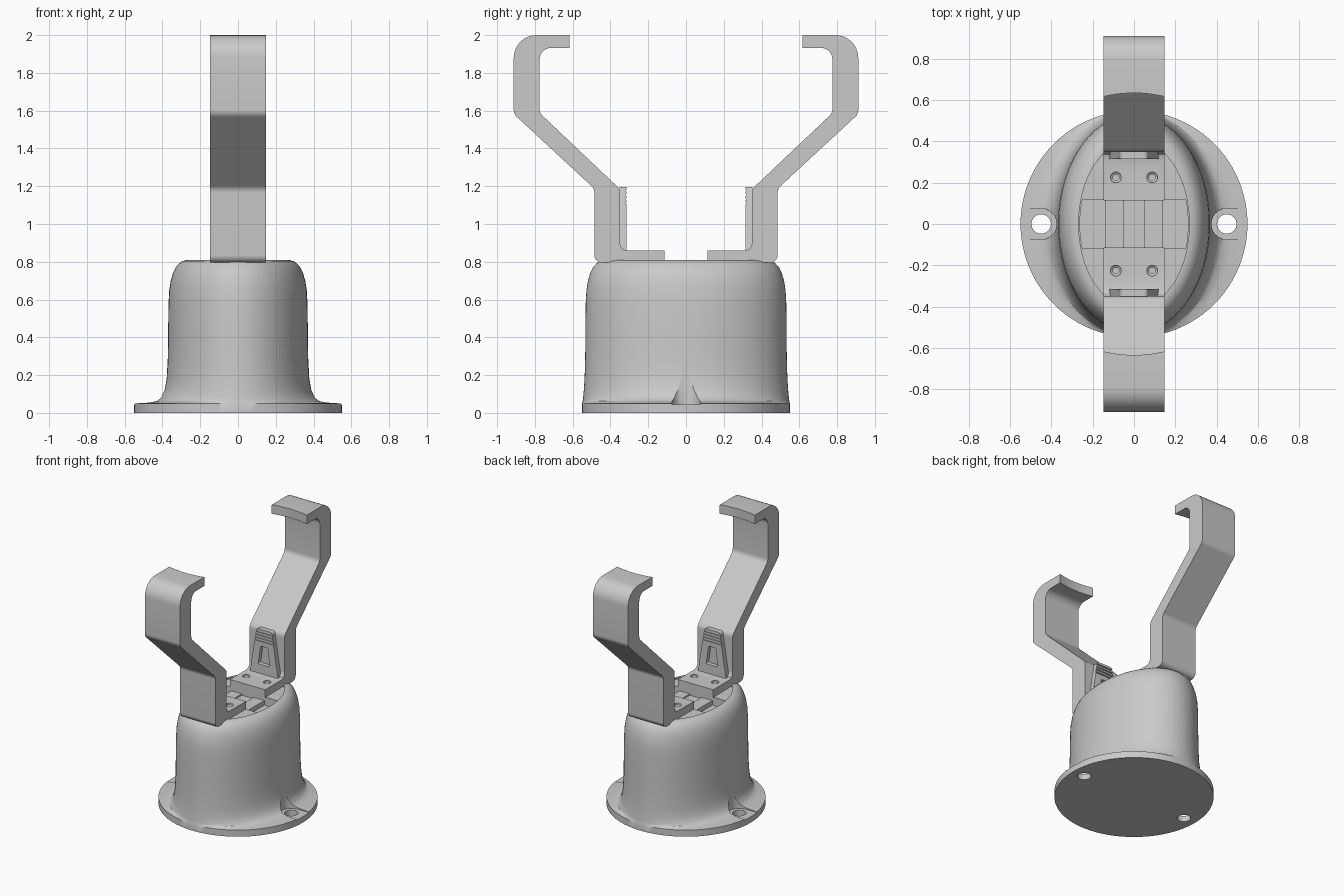
import bpy, bmesh, math
from mathutils import Vector

if "Cube" in bpy.data.objects:
    bpy.data.objects.remove(bpy.data.objects["Cube"], do_unlink=True)

grey = bpy.data.materials.new("plain grey")
grey.use_nodes = True
grey.diffuse_color = (0.59, 0.59, 0.59, 1)
grey.node_tree.nodes["Principled BSDF"].inputs["Base Color"].default_value = (0.59, 0.59, 0.59, 1)


def make(name, bm):
    bmesh.ops.recalc_face_normals(bm, faces=bm.faces)
    mesh = bpy.data.meshes.new(name)
    bm.to_mesh(mesh)
    bm.free()
    mesh.materials.append(grey)
    ob = bpy.data.objects.new(name, mesh)
    bpy.context.scene.collection.objects.link(ob)
    return ob


def loft(name, rings):
    """Skin closed rings of points, capping both ends."""
    bm = bmesh.new()
    vs = [[bm.verts.new(p) for p in ring] for ring in rings]
    n = len(vs[0])
    for a, b in zip(vs, vs[1:]):
        for i in range(n):
            j = (i + 1) % n
            bm.faces.new((a[i], a[j], b[j], b[i]))
    bm.faces.new(vs[0])
    bm.faces.new(vs[-1])
    return make(name, bm)


def oval(a, b, z, x=0, y=0, n=96):
    return [(x + a * math.cos(2 * math.pi * i / n), y + b * math.sin(2 * math.pi * i / n), z)
            for i in range(n)]


def rounded(points, steps=8):
    """Outline from (u, v, radius) corners, each corner filleted."""
    out = []
    for i, (u, v, r) in enumerate(points):
        p = Vector((u, v))
        if r == 0:
            out.append(p)
            continue
        a = (Vector(points[i - 1][:2]) - p).normalized()
        b = (Vector(points[(i + 1) % len(points)][:2]) - p).normalized()
        half = a.angle(b) / 2
        reach = r / math.tan(half)
        mid = p + (a + b).normalized() * (r / math.sin(half))
        start, end = p + a * reach - mid, p + b * reach - mid
        for k in range(steps + 1):
            t = k / steps
            sweep = math.pi - 2 * half
            d = (start * math.sin((1 - t) * sweep) + end * math.sin(t * sweep)) / math.sin(sweep)
            out.append(mid + d)
    return out


def prism(name, outline, axis, lo, hi):
    """Extrude an outline along x (outline is y, z) or y (outline is x, z)."""
    if axis == "x":
        return loft(name, [[(d, u, v) for u, v in outline] for d in (lo, hi)])
    return loft(name, [[(u, d, v) for u, v in outline] for d in (lo, hi)])


def box(name, lo, hi):
    (a, c, e), (b, d, f) = lo, hi
    return loft(name, [[(a, c, z), (b, c, z), (b, d, z), (a, d, z)] for z in (e, f)])


def activate(ob):
    bpy.ops.object.select_all(action="DESELECT")
    ob.select_set(True)
    bpy.context.view_layer.objects.active = ob


def combine(ob, other, operation="DIFFERENCE"):
    mod = ob.modifiers.new("bool", "BOOLEAN")
    mod.operation, mod.solver, mod.object = operation, "EXACT", other
    activate(ob)
    bpy.ops.object.modifier_apply(modifier=mod.name)
    bpy.data.objects.remove(other, do_unlink=True)


def smooth(ob):
    activate(ob)
    bpy.ops.object.shade_smooth_by_angle(angle=math.radians(32))


# Housing: round flange flowing into an oval body with a rounded top
body = loft("housing", [oval(a, b, z) for z, a, b in (
    (0, .55, .55), (.05, .55, .55), (.054, .48, .549), (.062, .435, .547),
    (.08, .41, .545), (.12, .39, .541), (.18, .378, .537), (.28, .372, .534),
    (.42, .37, .532), (.58, .368, .531), (.65, .364, .527), (.7, .356, .519),
    (.74, .344, .507), (.77, .33, .493), (.79, .313, .475), (.803, .295, .455),
    (.81, .27, .43))])

# Mounting holes with flat landings
for s in (-1, 1):
    landing = loft("cutter", [oval(.075, .075, z, s * .45, n=40) for z in (.045, .4)])
    combine(body, landing)
    x0, x1 = sorted((s * .45, s * .6))
    combine(body, box("cutter", (x0, -.075, .045), (x1, .075, .4)))
    combine(body, loft("cutter", [oval(.047, .047, z, s * .45, n=32) for z in (-.1, .2)]))

# Shallow oval seat on top and a cross channel through it
combine(body, loft("cutter", [oval(.268, .41, z) for z in (.802, .9)]))
channel = loft("cutter", [oval(.262, .4, z) for z in (.74, .9)])
combine(channel, box("limit", (-.5, -.118, .7), (.5, .118, 1)), "INTERSECT")
combine(body, channel)
smooth(body)

# Stepped rails in the channel
for s in (-1, 1):
    x0, x1 = sorted((s * .05, s * .14))
    box("channel_rail", (x0, -.118, .735), (x1, .118, .775))
box("channel_bridge", (-.05, -.118, .735), (.05, .118, .765))

# Clamp arm: angled strip with a hooked end
arm = prism("clamp_arm", rounded([
    (.35, .81, 0), (.35, 1.185, .05), (.775, 1.588, .05), (.775, 1.932, .06),
    (.595, 1.932, 0), (.595, 2, 0), (.912, 2, .12), (.912, 1.582, .05),
    (.485, 1.187, .05), (.485, .795, .04), (.4, .795, .02)]), "x", -.148, .148)
combine(arm, loft("cutter", [oval(.635, .635, z, n=128) for z in (1.9, 2.1)]))

# Clamp foot: plate with a filleted heel and two countersunk screw holes
foot = prism("clamp_foot", [(.115, .802), (.36, .802), (.36, .9), (.35, .9), (.345, .88),
                            (.335, .867), (.315, .86), (.115, .86)], "x", -.148, .148)
for s in (-1, 1):
    combine(foot, loft("cutter", [oval(r, r, z, s * .088, .226, 24) for r, z in
                                  ((.015, .78), (.015, .84), (.026, .848), (.026, .9))]))

# Grip tab: tapered tongue with a window and grooves
tab = prism("grip_tab", rounded([(-.12, .85, 0), (.12, .85, 0), (.065, 1.197, .02),
                                 (-.065, 1.197, .02)]), "y", .314, .352)
combine(tab, prism("cutter", rounded([(-.05, .93, .01), (.05, .93, .01), (.03, 1.07, .01),
                                      (-.03, 1.07, .01)], 4), "y", .3, .345))
for k in range(4):
    z = 1.105 + k * .022
    combine(tab, box("cutter", (-.2, .3, z), (.2, .321, z + .009)))

# Opposite clamp
for ob in (arm, foot, tab):
    smooth(ob)
    twin = ob.copy()
    twin.name = "front_" + ob.name
    ob.name = "back_" + ob.name
    twin.rotation_euler.z = math.pi
    bpy.context.scene.collection.objects.link(twin)
